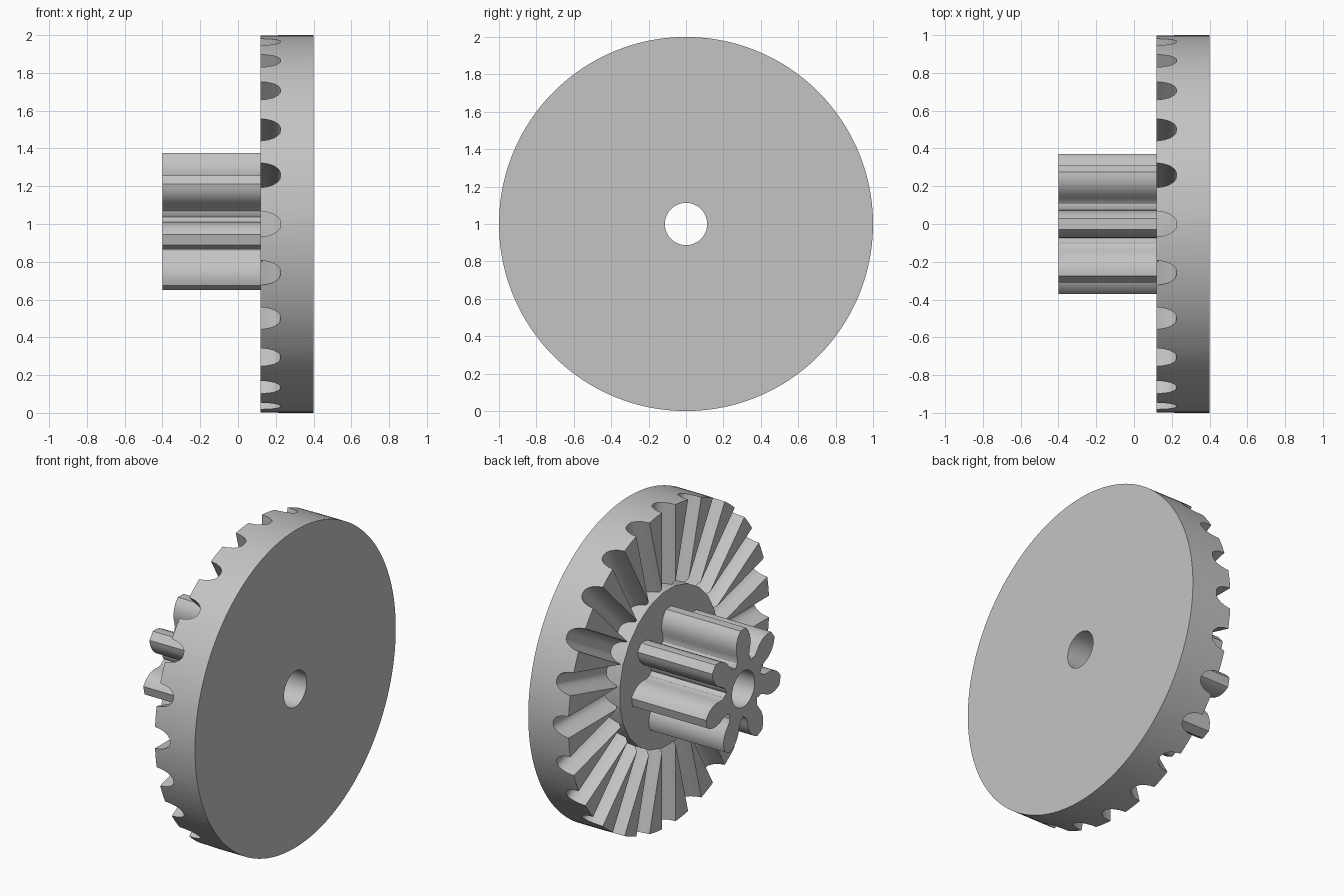
import bpy, bmesh
from math import sin, cos, atan2, hypot, pi, radians
from mathutils import Vector

if "Cube" in bpy.data.objects:
    bpy.data.objects.remove(bpy.data.objects["Cube"], do_unlink=True)

AXIS_Z = 1.0       # height of the shaft axis
BORE = 0.113       # shaft hole radius
FACE_X = 0.12      # tooth face of the large gear

grey = bpy.data.materials.new("plain_grey")
grey.use_nodes = True
grey.diffuse_color = (0.55, 0.55, 0.55, 1)
grey.node_tree.nodes["Principled BSDF"].inputs["Base Color"].default_value = grey.diffuse_color


def make_object(name, bm):
    bmesh.ops.recalc_face_normals(bm, faces=bm.faces[:])
    mesh = bpy.data.meshes.new(name)
    bm.to_mesh(mesh)
    bm.free()
    mesh.materials.append(grey)
    obj = bpy.data.objects.new(name, mesh)
    bpy.context.collection.objects.link(obj)
    return obj


def bored_prism(name, outline, x0, x1):
    """Extrude a polar outline (angle, radius) along x, with a round bore."""
    bm = bmesh.new()

    def loop(x, bore):
        return [bm.verts.new((x, (BORE if bore else r) * cos(a),
                              AXIS_Z + (BORE if bore else r) * sin(a)))
                for a, r in outline]
    loops = [loop(x0, False), loop(x1, False), loop(x1, True), loop(x0, True)]
    n = len(outline)
    for k in range(4):
        a, b = loops[k], loops[(k + 1) % 4]
        for i in range(n):
            j = (i + 1) % n
            bm.faces.new((a[i], a[j], b[j], b[i]))
    return make_object(name, bm)


def select_only(obj):
    bpy.ops.object.select_all(action='DESELECT')
    obj.select_set(True)
    bpy.context.view_layer.objects.active = obj


# Large crown gear blank
segments = 144
circle = [(2 * pi * (i + 0.5) / segments, 1.0) for i in range(segments)]
crown = bored_prism("crown_gear", circle, FACE_X, 0.40)

# Radial tooth gaps: one bullet-shaped section repeated around the axis
half = [(0.070, 0.10), (0.068, 0.12), (0.062, 0.16), (0.051, 0.19),
        (0.037, 0.21), (0.022, 0.222)]
section = half + [(0, 0.226)] + [(-w, x) for w, x in reversed(half)]
gaps = 24
bm = bmesh.new()
for g in range(gaps):
    a = 2 * pi * g / gaps
    out, side = Vector((0, cos(a), sin(a))), Vector((0, -sin(a), cos(a)))
    ends = [[bm.verts.new(out * r + side * w + Vector((x, 0, AXIS_Z)))
             for w, x in section] for r in (0.488, 1.06)]
    n = len(section)
    for i in range(n):
        j = (i + 1) % n
        bm.faces.new((ends[0][i], ends[0][j], ends[1][j], ends[1][i]))
    bm.faces.new(ends[0])
    bm.faces.new(ends[1])
cutter = make_object("tooth_gap_cutter", bm)
cutter.hide_render = True

cut = crown.modifiers.new("tooth_gaps", 'BOOLEAN')
cut.operation = 'DIFFERENCE'
cut.solver = 'EXACT'
cut.use_self = True
cut.object = cutter
select_only(crown)
bpy.ops.object.modifier_apply(modifier=cut.name)
bpy.data.objects.remove(cutter, do_unlink=True)

# Small pinion: mirrored flank points (distance along tooth, half width)
flank = [(0.375, 0.028), (0.358, 0.043), (0.34, 0.055), (0.32, 0.064),
         (0.295, 0.070), (0.26, 0.071), (0.225, 0.062), (0.20, 0.058),
         (0.184, 0.060), (0.175, 0.068)]
side = [(atan2(w, d), hypot(d, w)) for d, w in flank]
teeth = 7
tooth = [(-a, r) for a, r in reversed(side)] + [(0, 0.375)] + side + [(pi / teeth, 0.172)]
outline = [(pi / 2 + 2 * pi * t / teeth + a, r) for t in range(teeth) for a, r in tooth]
pinion = bored_prism("pinion_gear", outline, -0.40, FACE_X)

for obj in (crown, pinion):
    select_only(obj)
    bpy.ops.object.shade_smooth_by_angle(angle=radians(30))
